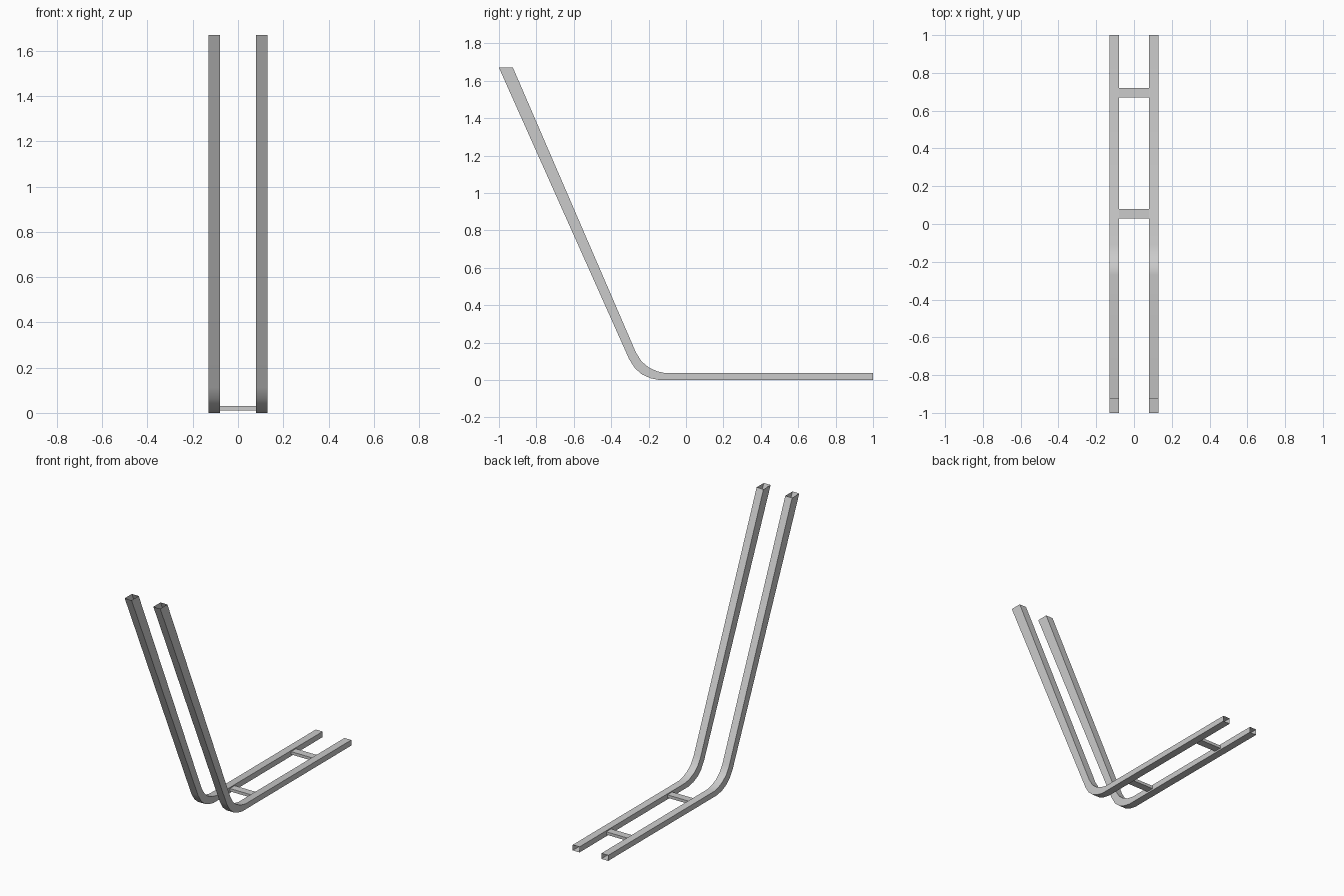
import bpy, bmesh, math

if "Cube" in bpy.data.objects:
    bpy.data.objects.remove(bpy.data.objects["Cube"])

# Side profile of a bent rail as (y, z) pairs: underside and upper side
under = [(1, 0), (-0.14, 0), (-0.19, 0.01), (-0.235, 0.03), (-0.273, 0.063),
         (-0.304, 0.112), (-1, 1.67)]
upper = [(1, 0.037), (-0.11, 0.037), (-0.155, 0.047), (-0.2, 0.068), (-0.238, 0.1),
         (-0.268, 0.148), (-0.925, 1.67)]
X_IN, X_OUT = 0.08, 0.13


def finish(name, bm):
    bmesh.ops.recalc_face_normals(bm, faces=bm.faces)
    mesh = bpy.data.meshes.new(name)
    bm.to_mesh(mesh)
    bm.free()
    obj = bpy.data.objects.new(name, mesh)
    bpy.context.collection.objects.link(obj)
    return obj


def rail(name, side):
    # Rectangular tube with open ends, lofted through rings along the profile
    bm = bmesh.new()
    rings = [[bm.verts.new((side * x, y, z)) for x, (y, z) in
              ((X_IN, u), (X_OUT, u), (X_OUT, t), (X_IN, t))]
             for u, t in zip(under, upper)]
    for a, b in zip(rings, rings[1:]):
        for i in range(4):
            j = (i + 1) % 4
            bm.faces.new((a[i], a[j], b[j], b[i]))
    obj = finish(name, bm)
    bpy.ops.object.select_all(action='DESELECT')
    obj.select_set(True)
    bpy.context.view_layer.objects.active = obj
    bpy.ops.object.shade_smooth_by_angle(angle=math.radians(35))


def crossbar(name, y):
    bm = bmesh.new()
    bmesh.ops.create_cube(bm, size=1)
    bmesh.ops.scale(bm, vec=(2 * X_IN, 0.05, 0.019), verts=bm.verts)
    bmesh.ops.translate(bm, vec=(0, y, 0.0205), verts=bm.verts)
    finish(name, bm)


# Two bent rails
rail("left_rail", -1)
rail("right_rail", 1)

# Two crossbars between the flat parts of the rails
crossbar("front_crossbar", 0.055)
crossbar("rear_crossbar", 0.695)
